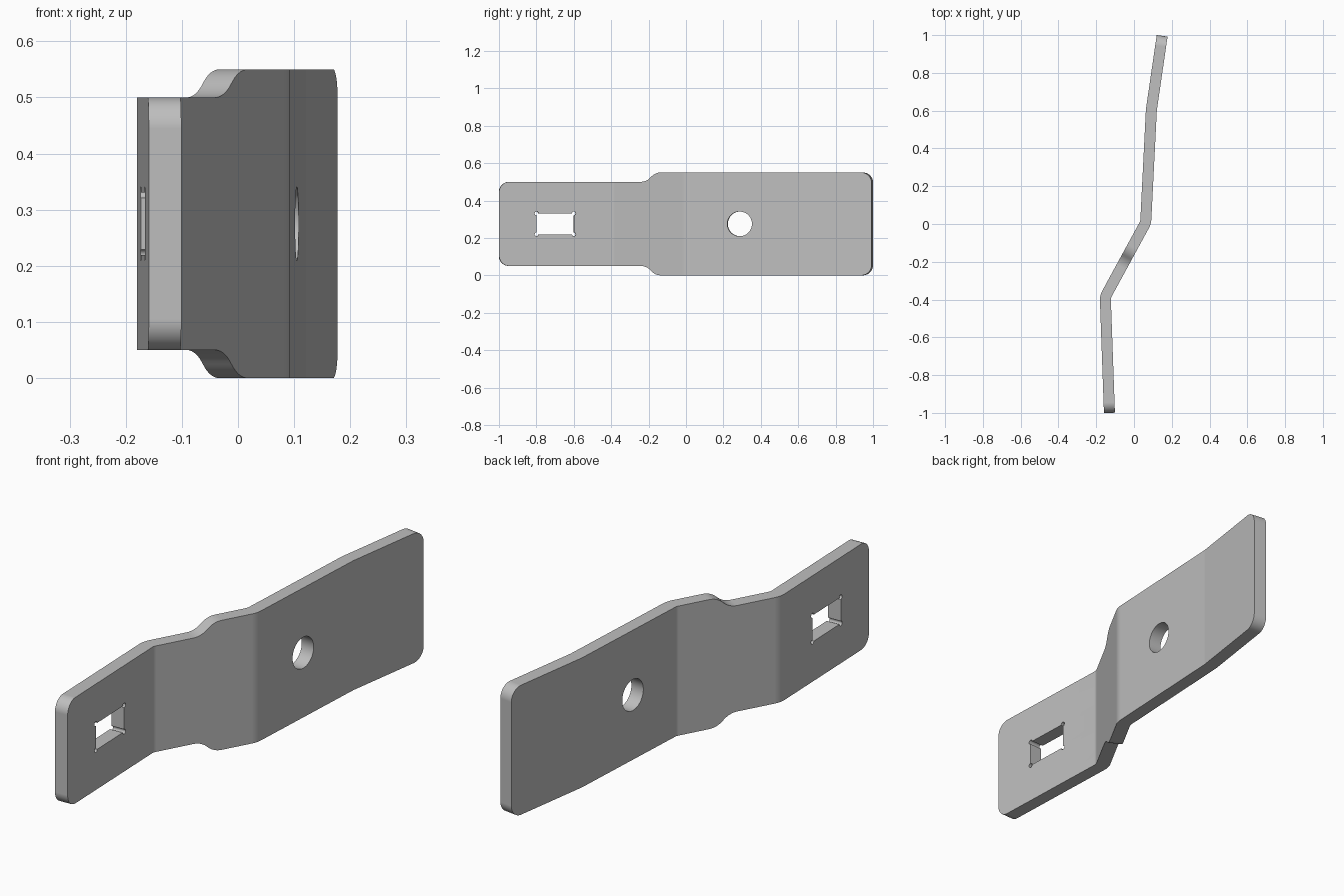
import bpy, bmesh
from math import sin, cos, tan, radians
from mathutils import Vector

cube = bpy.data.objects.get("Cube")
if cube:
    bpy.data.objects.remove(cube, do_unlink=True)

THICK = 0.058
MID_Z = 0.275
BEND_RADIUS = 0.07
CORNER = 0.055


def arc(cx, cy, r, a0, a1, n):
    """Points on an arc, angles in degrees."""
    angles = [radians(a0 + (a1 - a0) * i / n) for i in range(n + 1)]
    return [(cx + r * cos(a), cy + r * sin(a)) for a in angles]


# Bend path seen from above: straight runs joined by rounded bends
knots = [Vector(p) for p in [(-0.13, -1), (-0.152, -0.385), (0.062, 0.008),
                             (0.092, 0.605), (0.149, 0.996)]]


def side(d):
    return Vector((d.y, -d.x))


stations = []  # (point, sideways normal)
first = (knots[1] - knots[0]).normalized()
stations.append((knots[0], side(first)))
for a, b, c in zip(knots, knots[1:], knots[2:]):
    d0, d1 = (b - a).normalized(), (c - b).normalized()
    turn = d0.angle_signed(d1)  # clockwise positive
    sign = 1 if turn > 0 else -1
    start = b - d0 * BEND_RADIUS * tan(abs(turn) / 2)
    centre = start + side(d0) * sign * BEND_RADIUS
    steps = max(2, round(abs(turn) / radians(5)))
    for i in range(steps + 1):
        t = turn * i / steps
        n = Vector((side(d0).x * cos(t) + side(d0).y * sin(t),
                    side(d0).y * cos(t) - side(d0).x * sin(t)))
        stations.append((centre - n * sign * BEND_RADIUS, n))
last = (knots[-1] - knots[-2]).normalized()
stations.append((knots[-1], side(last)))

lengths = [0.0]
for (p, _), (q, _) in zip(stations, stations[1:]):
    lengths.append(lengths[-1] + (q - p).length)
total = lengths[-1]

# Flat outline: narrow front tab, S-shaped shoulders, wide rear blade
front_half, rear_half = 0.225, 0.275
s_radius = 0.0854
upper = arc(CORNER, front_half - CORNER, CORNER, 180, 90, 12)
upper += arc(0.794, front_half + s_radius, s_radius, -90, -45, 8)
upper += arc(0.915, rear_half - s_radius, s_radius, 135, 90, 8)[1:]
upper += arc(total - CORNER, rear_half - CORNER, CORNER, 90, 0, 12)
outline = upper + [(x, -y) for x, y in reversed(upper)]

# Slot with round corner reliefs, and the round hole
slot = []
for k, (sx, sy) in enumerate([(1, 1), (-1, 1), (-1, -1), (1, -1)]):
    slot += arc(0.3 + sx * 0.1, sy * 0.056, 0.01, 90 * k - 90, 90 * k + 180, 12)
hole = arc(1.342, 0, 0.066, 0, 360, 48)[:-1]

# Flat plate from the filled outline
curve = bpy.data.curves.new("plate_outline", 'CURVE')
curve.dimensions = '2D'
curve.fill_mode = 'BOTH'
curve.extrude = THICK / 2
for pts in (outline, slot, hole):
    spline = curve.splines.new('POLY')
    spline.points.add(len(pts) - 1)
    for sp, (x, y) in zip(spline.points, pts):
        sp.co = (x, y, 0, 1)
    spline.use_cyclic_u = True
flat = bpy.data.objects.new("plate_outline", curve)
bpy.context.scene.collection.objects.link(flat)
deps = bpy.context.evaluated_depsgraph_get()
mesh = bpy.data.meshes.new_from_object(flat.evaluated_get(deps))
bpy.data.objects.remove(flat, do_unlink=True)

# Cut the plate across at every bend line, then fold it along the path
bm = bmesh.new()
bm.from_mesh(mesh)
bmesh.ops.remove_doubles(bm, verts=bm.verts, dist=1e-5)
for s in lengths[1:-1]:
    bmesh.ops.bisect_plane(bm, geom=bm.verts[:] + bm.edges[:] + bm.faces[:],
                           dist=1e-6, plane_co=(s, 0, 0), plane_no=(1, 0, 0))
for v in bm.verts:
    s, h, w = v.co
    i = 0
    while i < len(lengths) - 2 and s > lengths[i + 1]:
        i += 1
    f = (s - lengths[i]) / (lengths[i + 1] - lengths[i])
    p = stations[i][0].lerp(stations[i + 1][0], f)
    n = stations[i][1].lerp(stations[i + 1][1], f)
    v.co = (p.x + n.x * w, p.y + n.y * w, h + MID_Z)
bmesh.ops.recalc_face_normals(bm, faces=bm.faces)
bm.to_mesh(mesh)
bm.free()

# Bare metal colour
grey = bpy.data.materials.new("plain_grey")
grey.use_nodes = True
colour = (0.52, 0.52, 0.52, 1)
grey.diffuse_color = colour
grey.node_tree.nodes["Principled BSDF"].inputs["Base Color"].default_value = colour
mesh.materials.clear()
mesh.materials.append(grey)

plate = bpy.data.objects.new("bent_plate", mesh)
mesh.name = "bent_plate"
bpy.context.scene.collection.objects.link(plate)
bpy.ops.object.select_all(action='DESELECT')
plate.select_set(True)
bpy.context.view_layer.objects.active = plate
bpy.ops.object.shade_smooth_by_angle(angle=radians(30))
weighted = plate.modifiers.new("even_shading", 'WEIGHTED_NORMAL')
weighted.keep_sharp = True
